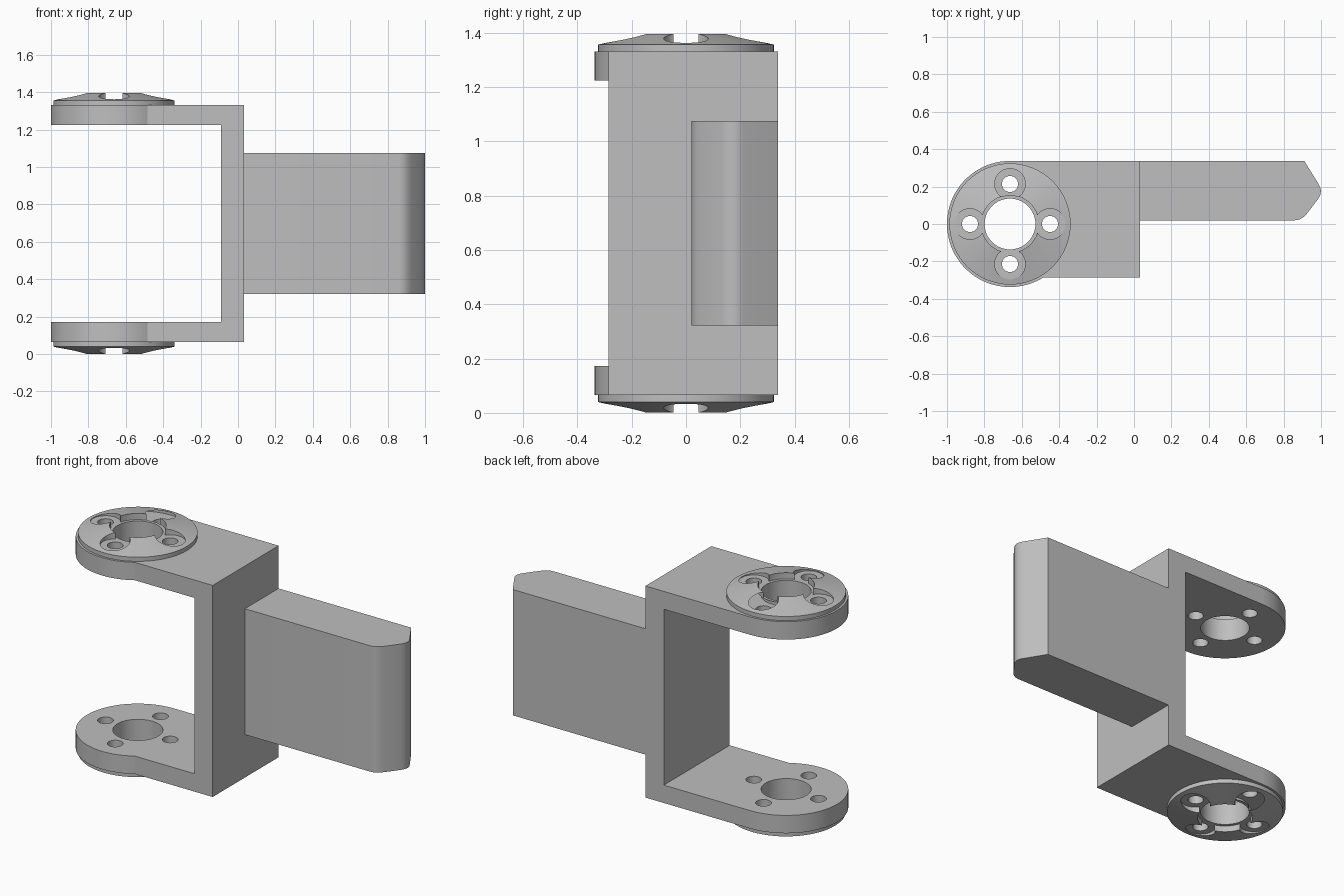
import bpy, bmesh
from math import sin, cos, pi, asin

old = bpy.data.objects.get("Cube")
if old:
    bpy.data.objects.remove(old, do_unlink=True)

# Main dimensions
HEIGHT = 1.396
MID = HEIGHT / 2
PIVOT_X = -0.663
EYE_R = 0.337
PLATE_LOW, PLATE_TOP = 0.065, 0.172
WALL_IN, WALL_OUT = -0.09, 0.032
FRONT, BACK = -0.285, 0.338

grey = bpy.data.materials.new("plain grey")
grey.use_nodes = True
grey.diffuse_color = (0.52, 0.52, 0.52, 1)
grey.node_tree.nodes["Principled BSDF"].inputs["Base Color"].default_value = (0.52, 0.52, 0.52, 1)


def make_object(name, bm):
    bmesh.ops.recalc_face_normals(bm, faces=bm.faces)
    mesh = bpy.data.meshes.new(name)
    bm.to_mesh(mesh)
    bm.free()
    mesh.materials.append(grey)
    obj = bpy.data.objects.new(name, mesh)
    bpy.context.collection.objects.link(obj)
    return obj


def prism(name, outline, z0, z1):
    bm = bmesh.new()
    face = bm.faces.new([bm.verts.new((x, y, z0)) for x, y in outline])
    top = bmesh.ops.extrude_face_region(bm, geom=[face])["geom"]
    verts = [g for g in top if isinstance(g, bmesh.types.BMVert)]
    bmesh.ops.translate(bm, verts=verts, vec=(0, 0, z1 - z0))
    return make_object(name, bm)


def arc(cx, cy, r, start, end, steps):
    angles = [start + (end - start) * i / steps for i in range(steps + 1)]
    return [(cx + r * cos(a), cy + r * sin(a)) for a in angles]


def cylinder(name, x, y, r, z0, z1, steps=48):
    return prism(name, arc(x, y, r, 0, 2 * pi, steps)[:-1], z0, z1)


def activate(obj):
    bpy.ops.object.select_all(action='DESELECT')
    obj.select_set(True)
    bpy.context.view_layer.objects.active = obj


def cut(obj, cutter):
    mod = obj.modifiers.new("cut", 'BOOLEAN')
    mod.operation = 'DIFFERENCE'
    mod.solver = 'EXACT'
    mod.object = cutter
    activate(obj)
    bpy.ops.object.modifier_apply(modifier=mod.name)
    bpy.data.objects.remove(cutter, do_unlink=True)


def smooth(obj):
    activate(obj)
    bpy.ops.object.shade_smooth_by_angle()


BOLTS = [(PIVOT_X + 0.214 * cos(k * pi / 2), 0.214 * sin(k * pi / 2)) for k in range(4)]


def drill(obj):
    cut(obj, cylinder("bore", PIVOT_X, 0, 0.136, -0.2, HEIGHT + 0.2))
    for x, y in BOLTS:
        cut(obj, cylinder("bolt_hole", x, y, 0.043, -0.2, HEIGHT + 0.2, 32))


# Forked bracket: rounded eye outline, hollowed between its two arms
outline = arc(PIVOT_X, 0, EYE_R, pi / 2, 2 * pi + asin(FRONT / EYE_R), 48)
outline += [(WALL_OUT, FRONT), (WALL_OUT, BACK), (PIVOT_X, BACK)]
bracket = prism("fork_bracket", outline, PLATE_LOW, HEIGHT - PLATE_LOW)
gap = [(-1.2, -0.6), (WALL_IN, -0.6), (WALL_IN, 0.6), (-1.2, 0.6)]
cut(bracket, prism("gap", gap, PLATE_TOP, HEIGHT - PLATE_TOP))
drill(bracket)
smooth(bracket)

# Horn disc with tapered top and joined round pockets
bm = bmesh.new()
rings = []
for r, z in [(0.324, HEIGHT - PLATE_LOW), (0.324, 1.356), (0.15, HEIGHT)]:
    rings.append([bm.verts.new((x, y, z)) for x, y in arc(PIVOT_X, 0, r, 0, 2 * pi, 64)[:-1]])
for low, high in zip(rings, rings[1:]):
    for i in range(64):
        j = (i + 1) % 64
        bm.faces.new((low[i], low[j], high[j], high[i]))
bm.faces.new(rings[0])
bm.faces.new(rings[-1])
upper = make_object("upper_horn_disc", bm)
cut(upper, cylinder("pocket", PIVOT_X, 0, 0.154, 1.358, 1.6))
for x, y in BOLTS:
    cut(upper, cylinder("pocket", x, y, 0.082, 1.358, 1.6, 40))
drill(upper)

# Matching disc underneath
bm = bmesh.new()
bm.from_mesh(upper.data)
for v in bm.verts:
    v.co.z = HEIGHT - v.co.z
lower = make_object("lower_horn_disc", bm)
smooth(upper)
smooth(lower)

# Tongue with rounded, pointed end
tongue_outline = [(WALL_OUT, 0.02), (0.86, 0.02), (0.885, 0.024), (0.908, 0.038),
                  (0.925, 0.056), (0.983, 0.132), (0.995, 0.152), (1.0, 0.175),
                  (0.996, 0.196), (0.988, 0.212), (0.91, BACK), (WALL_OUT, BACK)]
tongue = prism("tongue", tongue_outline, 0.322, 1.075)
smooth(tongue)
